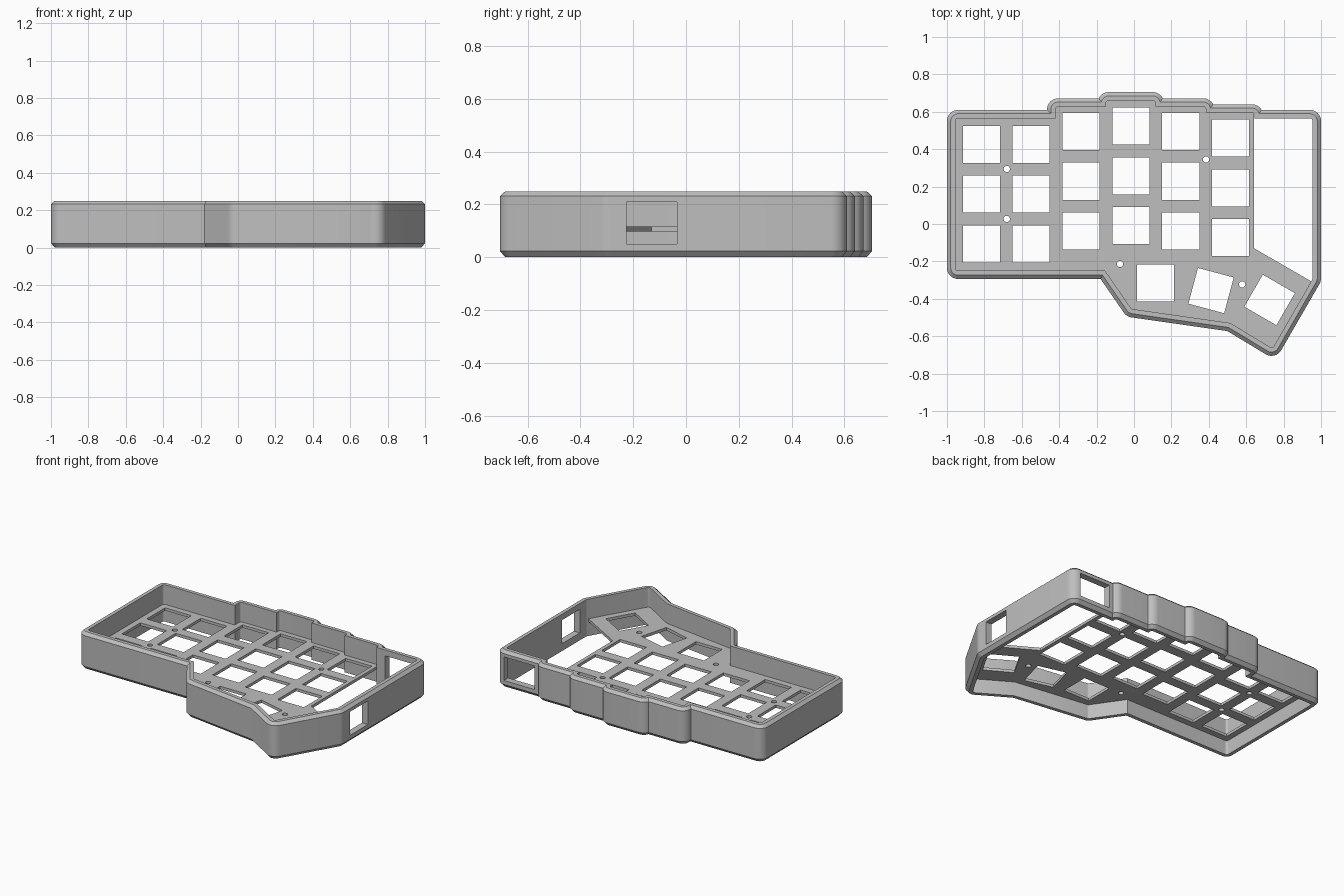
import bpy, bmesh, math
from mathutils import Matrix, Vector

if "Cube" in bpy.data.objects:
    bpy.data.objects.remove(bpy.data.objects["Cube"])

grey = bpy.data.materials.new("case_grey")
grey.use_nodes = True
grey.diffuse_color = (0.52, 0.52, 0.52, 1)
grey.node_tree.nodes["Principled BSDF"].inputs["Base Color"].default_value = (0.52, 0.52, 0.52, 1)


def arc(c, a0, a1, r, n=8):
    angles = [math.radians(a0 + (a1 - a0) * i / n) for i in range(n + 1)]
    return [(c[0] + r * math.cos(a), c[1] + r * math.sin(a)) for a in angles]


def notch(c, a0, a1, r):
    """Mitred inner corner between two edge normals."""
    m, d = math.radians((a0 + a1) / 2), r / math.cos(math.radians(a0 - a1) / 2)
    return [(c[0] + d * math.cos(m), c[1] + d * math.sin(m))]


def step(x, high, low, side, r):
    """Rounded step of the back edge, clipped where it meets the lower edge."""
    end = math.degrees(math.asin(max(0, 1 - (high - low) / r)))
    pts = arc((x, high), end, 90, r)
    pts.insert(0, (pts[0][0], low + r))
    return pts if side > 0 else [(2 * x - px, py) for px, py in reversed(pts)]


def outline(r):
    """Case outline at distance r around its base shape."""
    pts = arc((0.94, 0.55), 0, 90, r)
    pts += step(0.63, 0.58, 0.55, 1, r)
    pts += step(0.37, 0.612, 0.58, 1, r)
    pts += step(0.10, 0.645, 0.612, 1, r)
    pts += step(-0.135, 0.645, 0.612, -1, r)
    pts += step(-0.405, 0.612, 0.55, -1, r)
    pts += arc((-0.94, 0.55), 90, 180, r)
    pts += arc((-0.94, -0.234), 180, 270, r)
    pts += notch((-0.147, -0.234), 270, 214.5, r)
    pts += arc((-0.005, -0.44), 214.5, 262, r)
    pts += notch((0.52, -0.515), 262, 239, r)
    pts += arc((0.735, -0.645), 239, 330, r)
    pts += arc((0.94, -0.29), 330, 360, r)
    return pts


def finish(bm, name):
    bmesh.ops.remove_doubles(bm, verts=bm.verts, dist=1e-5)
    bmesh.ops.recalc_face_normals(bm, faces=bm.faces)
    mesh = bpy.data.meshes.new(name)
    bm.to_mesh(mesh)
    bm.free()
    mesh.materials.append(grey)
    obj = bpy.data.objects.new(name, mesh)
    bpy.context.collection.objects.link(obj)
    return obj


def add_prism(bm, pts, z0, z1):
    face = bm.faces.new([bm.verts.new((x, y, z0)) for x, y in pts])
    new = bmesh.ops.extrude_face_region(bm, geom=[face], use_keep_orig=True)["geom"]
    bmesh.ops.translate(bm, vec=(0, 0, z1 - z0),
                        verts=[v for v in new if isinstance(v, bmesh.types.BMVert)])


def add_box(bm, center, size, turn=0):
    m = (Matrix.Translation(center) @ Matrix.Rotation(math.radians(turn), 4, "Z")
         @ Matrix.Diagonal(Vector(size).to_4d()))
    bmesh.ops.create_cube(bm, size=1, matrix=m)


def cut(obj, bm):
    cutter = finish(bm, "cutter")
    cutter.hide_render = True
    mod = obj.modifiers.new("cut", "BOOLEAN")
    mod.operation, mod.solver, mod.object = "DIFFERENCE", "EXACT", cutter
    bpy.ops.object.select_all(action="DESELECT")
    obj.select_set(True)
    bpy.context.view_layer.objects.active = obj
    bpy.ops.object.modifier_apply(modifier=mod.name)
    bpy.data.objects.remove(cutter)
    bpy.ops.object.shade_smooth_by_angle(angle=math.radians(25))


# Outer wall: chamfered section swept round the outline
bm = bmesh.new()
section = [(0, 0.04), (0.023, 0.06), (0.232, 0.06), (0.25, 0.04), (0.25, 0.015), (0, 0.015)]
rings = [[bm.verts.new((x, y, z)) for x, y in outline(r)] for z, r in section]
for k, low in enumerate(rings):
    high = rings[(k + 1) % len(rings)]
    for i in range(len(low)):
        j = (i + 1) % len(low)
        bm.faces.new((low[i], low[j], high[j], high[i]))
wall = finish(bm, "case_wall")

# Port windows in the right and back walls
bm = bmesh.new()
add_box(bm, (1.0, -0.13, 0.13), (0.24, 0.19, 0.16))
add_box(bm, (0.825, 0.6, 0.13), (0.23, 0.2, 0.16))
cut(wall, bm)

# Switch plate
bm = bmesh.new()
base = bmesh.new()
add_prism(base, outline(0.018), 0.098, 0.117)
plate = finish(base, "switch_plate")

# Key openings: six staggered columns, then three fanned thumb keys
KEY, PITCH, Z = (0.198, 0.198, 0.2), 0.2665, 0.108
for col, top in enumerate((0.426, 0.426, 0.495, 0.524, 0.495, 0.46)):
    for row in range(3):
        add_box(bm, (-0.816 + col * PITCH, top - row * PITCH, Z), KEY)
for x, y, turn in ((0.116, -0.315, 0), (0.412, -0.356, -15), (0.725, -0.406, -30)):
    add_box(bm, (x, y, Z), KEY, turn)

# Screw holes
for x, y in ((-0.68, 0.294), (-0.68, 0.027), (0.385, 0.345), (-0.075, -0.214), (0.578, -0.323)):
    bmesh.ops.create_cone(bm, cap_ends=True, segments=20, radius1=0.017, radius2=0.017,
                          depth=0.2, matrix=Matrix.Translation((x, y, Z)))

# Controller bay beside the keys
add_prism(bm, [(0.642, -0.13), (1.0, -0.337), (1.0, 0.7), (0.642, 0.7)], 0, 0.2)
cut(plate, bm)
